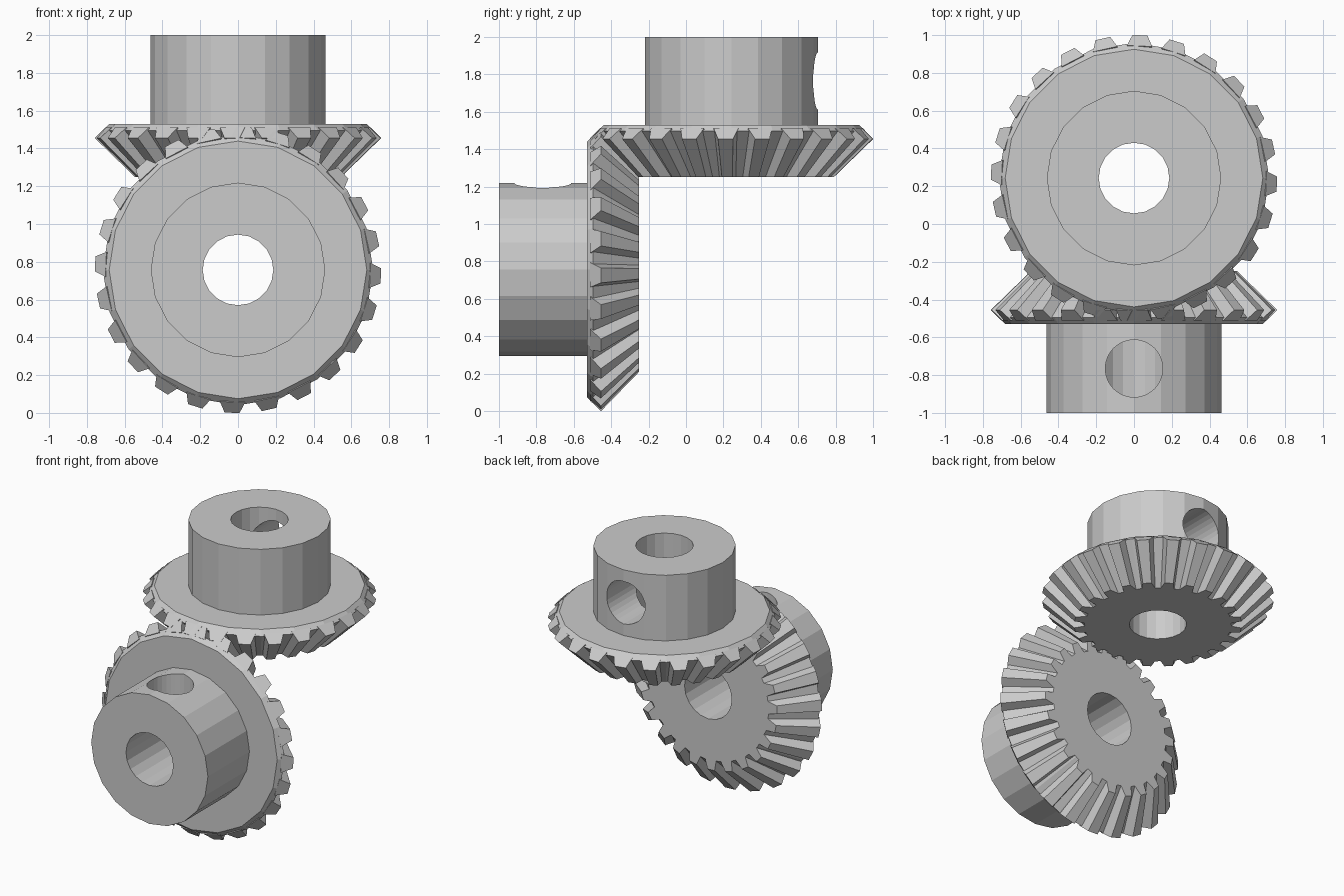
import bpy, bmesh
from math import pi, cos, sin, radians
from mathutils import Matrix

cube = bpy.data.objects.get("Cube")
if cube:
    bpy.data.objects.remove(cube, do_unlink=True)

SIDES = 20
TEETH = 24
PHASE = radians(-2.4)
APEX = (0, 0.243, 0.757)   # shared meeting point of both shafts

# Local (radius, height) points, measured from the apex
BORE, HUB, HUB_TOP = 0.187, 0.462, 1.243
FLANGE = (0.682, 0.773)
ROOT_BACK, ROOT_FRONT = (0.716, 0.739), (0.483, 0.493)
TIP_BACK, TIP_FRONT = (0.757, 0.698), (0.546, 0.493)


def finish(bm, name):
    bmesh.ops.recalc_face_normals(bm, faces=bm.faces)
    mesh = bpy.data.meshes.new(name)
    bm.to_mesh(mesh)
    bm.free()
    return mesh


def add_object(name, mesh):
    obj = bpy.data.objects.new(name, mesh)
    bpy.context.collection.objects.link(obj)
    return obj


def lathe(profile, name):
    """Spin a closed profile around z."""
    bm = bmesh.new()
    rings = []
    for i in range(SIDES):
        a = 2 * pi * i / SIDES
        rings.append([bm.verts.new((r * cos(a), r * sin(a), z)) for r, z in profile])
    n = len(profile)
    for i in range(SIDES):
        here, there = rings[i], rings[(i + 1) % SIDES]
        for j in range(n):
            k = (j + 1) % n
            bm.faces.new((here[j], there[j], there[k], here[k]))
    return finish(bm, name)


def bevel_teeth(name):
    """Tapered trapezoid teeth, sunk slightly into the cone."""
    bm = bmesh.new()
    sink = 0.016
    back_base = (ROOT_BACK[0] - sink, ROOT_BACK[1] + sink)
    front_base = (ROOT_FRONT[0] - sink, ROOT_FRONT[1])
    sections = [((back_base, 0.066), (TIP_BACK, 0.040)),
                ((front_base, 0.046), (TIP_FRONT, 0.028))]
    for t in range(TEETH):
        turn = Matrix.Rotation(2 * pi * t / TEETH + PHASE, 3, 'Z')
        ends = []
        for (base, wide), (tip, narrow) in sections:
            corners = [(base, -wide), (base, wide), (tip, narrow), (tip, -narrow)]
            ends.append([bm.verts.new((r, w, z)) for (r, z), w in corners])
        back, front = ends
        bm.faces.new(back)
        bm.faces.new(front)
        for j in range(4):
            k = (j + 1) % 4
            bm.faces.new((back[j], back[k], front[k], front[j]))
        bmesh.ops.transform(bm, matrix=turn.to_4x4(), verts=back + front)
    return finish(bm, name)


# Hub and cone body with the shaft bore
profile = [(BORE, HUB_TOP), (HUB, HUB_TOP), (HUB, FLANGE[1]), FLANGE,
           ROOT_BACK, ROOT_FRONT, (BORE, ROOT_FRONT[1])]
upper_body = add_object("upper_gear_body", lathe(profile, "gear_body"))

# Set screw hole from the hub wall into the bore
bm = bmesh.new()
bmesh.ops.create_cone(bm, cap_ends=True, segments=32, radius1=0.152, radius2=0.152,
                      depth=0.6, matrix=Matrix.Translation((0, 0.36, 1.008))
                      @ Matrix.Rotation(pi / 2, 4, 'X'))
cutter = add_object("screw_hole_cutter", finish(bm, "screw_hole_cutter"))
cutter.hide_render = True
cut = upper_body.modifiers.new("screw_hole", 'BOOLEAN')
cut.operation = 'DIFFERENCE'
cut.solver = 'EXACT'
cut.object = cutter
bpy.context.view_layer.update()
graph = bpy.context.evaluated_depsgraph_get()
body_mesh = bpy.data.meshes.new_from_object(upper_body.evaluated_get(graph))
upper_body.modifiers.clear()
upper_body.data = body_mesh
bpy.data.objects.remove(cutter, do_unlink=True)

# Toothed ring, then the same gear turned a quarter turn to the front
teeth_mesh = bevel_teeth("gear_teeth")
upper_teeth = add_object("upper_gear_teeth", teeth_mesh)
front_body = add_object("front_gear_body", body_mesh)
front_teeth = add_object("front_gear_teeth", teeth_mesh)
for obj in (upper_body, upper_teeth, front_body, front_teeth):
    obj.location = APEX
for obj in (front_body, front_teeth):
    obj.rotation_euler.x = pi / 2
